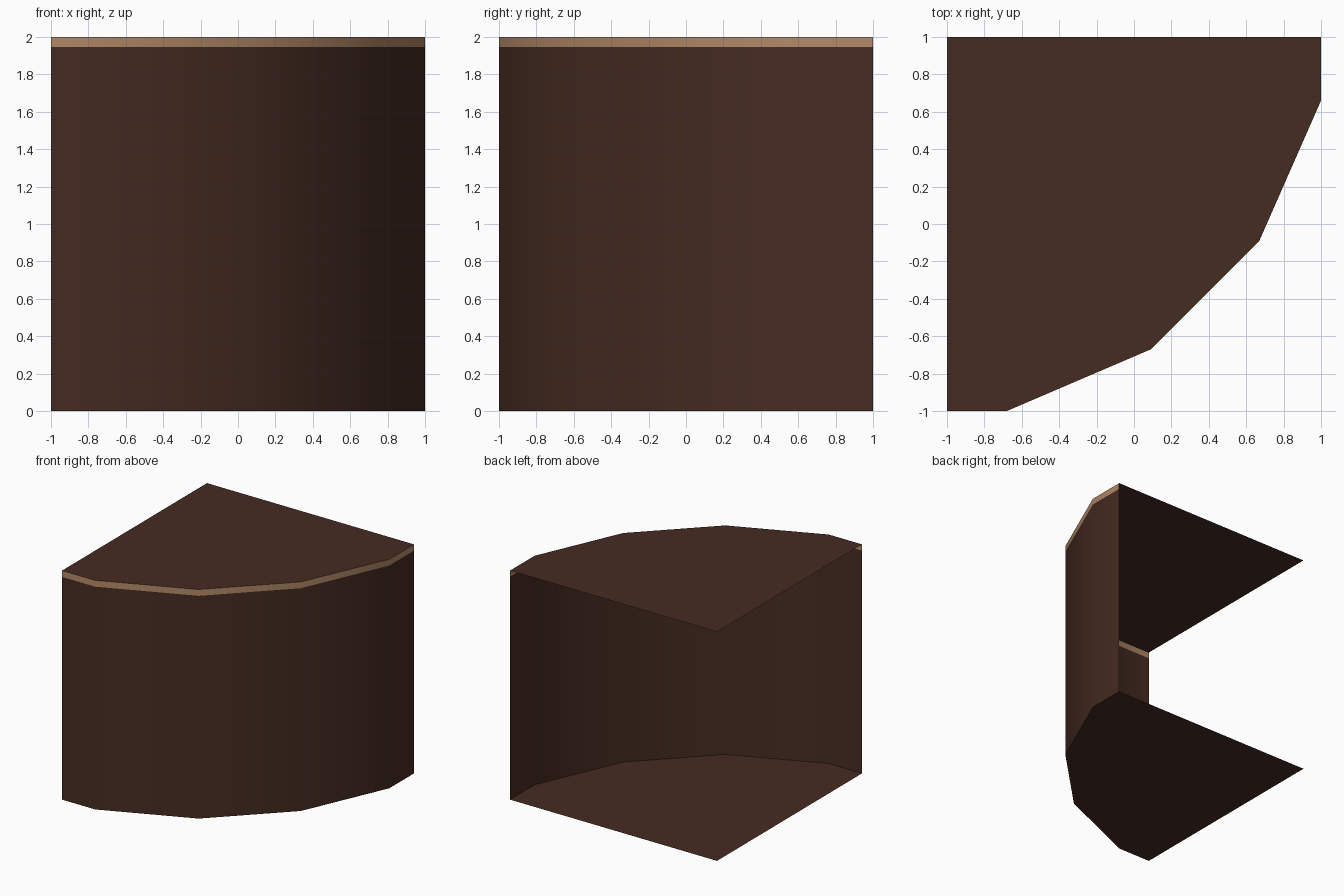
import bpy, bmesh

if "Cube" in bpy.data.objects:
    bpy.data.objects.remove(bpy.data.objects["Cube"])

HEIGHT = 2.0
BAND_Z = 1.945          # lower edge of the light trim

# Faceted front outline from the left end to the right end
ARC = [(-1, -1), (-0.68, -1), (0.09, -0.67), (0.67, -0.09), (1, 0.66), (1, 1)]
OUTLINE = ARC + [(-1, 1)]


def material(name, rgb):
    m = bpy.data.materials.new(name)
    m.diffuse_color = (*rgb, 1)
    m.use_nodes = True
    m.node_tree.nodes["Principled BSDF"].inputs["Base Color"].default_value = m.diffuse_color
    return m


brown = material("dark brown", (0.062, 0.025, 0.016))
tan = material("light tan", (0.45, 0.25, 0.135))


def finish(name, bm, mats):
    me = bpy.data.meshes.new(name)
    bm.to_mesh(me)
    bm.free()
    for m in mats:
        me.materials.append(m)
    ob = bpy.data.objects.new(name, me)
    bpy.context.collection.objects.link(ob)
    return ob


def plate(name, z, up):
    bm = bmesh.new()
    f = bm.faces.new([bm.verts.new((x, y, z)) for x, y in OUTLINE])
    f.normal_update()
    if (f.normal.z > 0) != up:
        f.normal_flip()
    return finish(name, bm, [brown])


# Top and bottom sheets
plate("counter_top", HEIGHT, True)
plate("base_plate", 0, False)

# Curved front wall, open at the back and left, with a trim row at the top
bm = bmesh.new()
rows = [[bm.verts.new((x, y, z)) for x, y in ARC] for z in (0, BAND_Z, HEIGHT)]
for r in range(2):
    for i in range(len(ARC) - 1):
        f = bm.faces.new((rows[r][i], rows[r][i + 1], rows[r + 1][i + 1], rows[r + 1][i]))
        f.material_index = r
        f.smooth = True
finish("curved_front", bm, [brown, tan])
